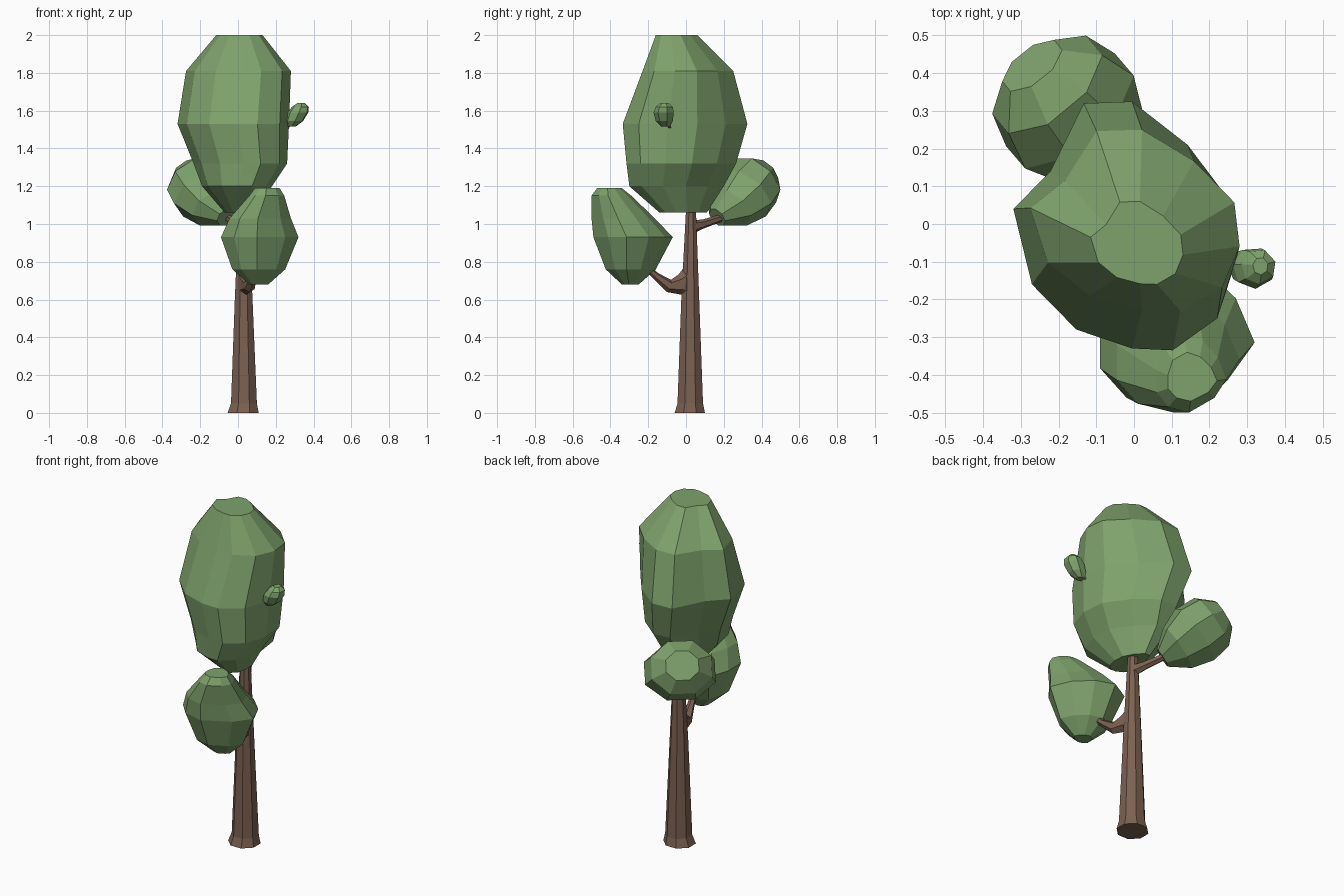
import bpy, bmesh, math
from mathutils import Vector

cube = bpy.data.objects.get("Cube")
if cube:
    bpy.data.objects.remove(cube, do_unlink=True)


def material(name, rgb):
    mat = bpy.data.materials.new(name)
    mat.use_nodes = True
    mat.diffuse_color = (*rgb, 1)
    mat.node_tree.nodes["Principled BSDF"].inputs["Base Color"].default_value = (*rgb, 1)
    return mat


leaf = material("leaf green", (0.21, 0.36, 0.15))
bark = material("bark brown", (0.2, 0.118, 0.082))


def loft(name, rings, mat):
    """Skin a list of equally sized vertex rings and cap both ends."""
    bm = bmesh.new()
    loops = [[bm.verts.new(p) for p in ring] for ring in rings]
    n = len(loops[0])
    for low, high in zip(loops, loops[1:]):
        for i in range(n):
            j = (i + 1) % n
            bm.faces.new((low[i], low[j], high[j], high[i]))
    bm.faces.new(loops[0][::-1])
    bm.faces.new(loops[-1])
    bmesh.ops.recalc_face_normals(bm, faces=bm.faces)
    mesh = bpy.data.meshes.new(name)
    bm.to_mesh(mesh)
    bm.free()
    mesh.materials.append(mat)
    obj = bpy.data.objects.new(name, mesh)
    bpy.context.collection.objects.link(obj)


def circle(sides, phase):
    angles = [phase + math.tau * i / sides for i in range(sides)]
    return [(math.cos(a), math.sin(a)) for a in angles]


def fit(values, low, high):
    a, b = min(values), max(values)
    return [low + (v - a) / (b - a) * (high - low) for v in values]


def stack(name, outline, slices, mat):
    """Fit the outline into level slices (z, x min, x max, y min, y max)."""
    rings = []
    for z, x0, x1, y0, y1 in slices:
        xs = fit([p[0] for p in outline], x0, x1)
        ys = fit([p[1] for p in outline], y0, y1)
        rings.append([(x, y, z) for x, y in zip(xs, ys)])
    loft(name, rings, mat)


def limb(name, sides, path, mat):
    """Rings square to a path of (x, y, z, radius across, radius upward)."""
    pts = [Vector(p[:3]) for p in path]
    rings = []
    for i, p in enumerate(pts):
        along = pts[min(i + 1, len(pts) - 1)] - pts[max(i - 1, 0)]
        turn = along.to_track_quat('Z', 'Y')
        rx, ry = path[i][3:]
        rings.append([p + turn @ Vector((rx * x, ry * y, 0))
                      for x, y in circle(sides, math.pi / sides)])
    loft(name, rings, mat)


# Trunk with flared foot
stack("trunk", circle(8, math.pi / 8), [
    (0, -0.055, 0.11, -0.06, 0.1),
    (0.05, -0.037, 0.1, -0.045, 0.09),
    (0.6, -0.017, 0.077, -0.025, 0.07),
    (1.15, 0.007, 0.053, 0.004, 0.05)], bark)

# Branches
limb("front_branch", 6, [
    (0.035, 0.0, 0.685, 0.04, 0.085), (0.045, -0.03, 0.68, 0.035, 0.055),
    (0.06, -0.09, 0.672, 0.032, 0.034), (0.08, -0.16, 0.725, 0.02, 0.02),
    (0.1, -0.24, 0.8, 0.015, 0.015)], bark)
limb("back_branch", 6, [
    (0.03, 0.03, 0.985, 0.03, 0.036), (0.0, 0.09, 1.0, 0.024, 0.024),
    (-0.05, 0.18, 1.03, 0.02, 0.02), (-0.1, 0.25, 1.08, 0.015, 0.015)], bark)
limb("side_twig", 5, [
    (0.2, -0.06, 1.47, 0.012, 0.012), (0.27, -0.09, 1.52, 0.009, 0.009),
    (0.32, -0.11, 1.58, 0.006, 0.006)], bark)

# Tall main crown, slimmer across one diagonal
crown_outline = [(-0.32, 0.04), (-0.27, -0.16), (-0.15, -0.28), (0, -0.33),
                 (0.11, -0.335), (0.23, -0.25), (0.28, -0.1), (0.265, 0.06),
                 (0.15, 0.21), (0, 0.325), (-0.13, 0.32), (-0.22, 0.14)]
stack("main_crown", crown_outline, [
    (1.06, -0.07, 0.09, -0.14, 0.11),
    (1.2, -0.19, 0.18, -0.3, 0.2),
    (1.32, -0.235, 0.26, -0.315, 0.265),
    (1.53, -0.32, 0.27, -0.335, 0.325),
    (1.81, -0.275, 0.28, -0.23, 0.25),
    (2.0, -0.115, 0.13, -0.16, 0.06)], leaf)

# Pear-shaped front cluster
front_outline = [(0.32, -0.32), (0.27, -0.2), (0.18, -0.11), (0.07, -0.07),
                 (-0.05, -0.14), (-0.09, -0.27), (-0.09, -0.39),
                 (-0.02, -0.47), (0.1, -0.5), (0.25, -0.42)]
stack("front_cluster", front_outline, [
    (0.68, 0.06, 0.16, -0.34, -0.25),
    (0.76, -0.03, 0.25, -0.425, -0.16),
    (0.93, -0.09, 0.32, -0.49, -0.07),
    (1.03, -0.045, 0.28, -0.5, -0.165),
    (1.15, 0.06, 0.245, -0.5, -0.29),
    (1.19, 0.09, 0.22, -0.47, -0.34)], leaf)

# Back cluster leaning outward along its branch
limb("back_cluster", 8, [
    (-0.06, 0.165, 1.035, 0.06, 0.055), (-0.11, 0.23, 1.085, 0.16, 0.125),
    (-0.17, 0.3, 1.16, 0.205, 0.165), (-0.23, 0.37, 1.23, 0.175, 0.155),
    (-0.27, 0.42, 1.27, 0.095, 0.085)], leaf)

# Small side tuft
stack("side_tuft", circle(7, 0.3), [
    (1.515, 0.26, 0.305, -0.13, -0.085),
    (1.545, 0.25, 0.345, -0.16, -0.07),
    (1.59, 0.262, 0.372, -0.172, -0.065),
    (1.62, 0.285, 0.375, -0.16, -0.07),
    (1.64, 0.315, 0.355, -0.135, -0.09)], leaf)
